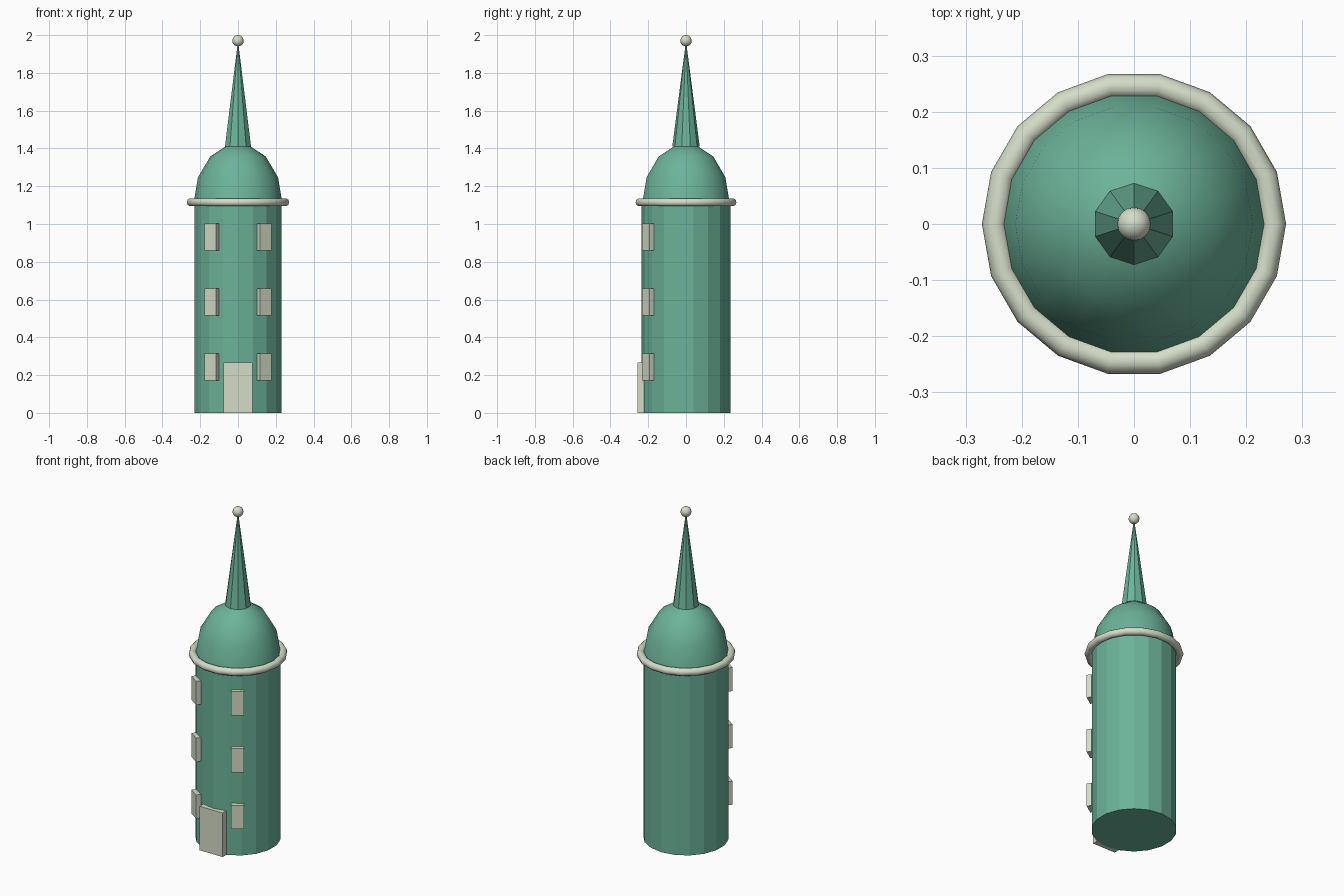
import bpy
import math

cube = bpy.data.objects.get("Cube")
if cube:
    bpy.data.objects.remove(cube, do_unlink=True)


def make_material(name, rgb):
    mat = bpy.data.materials.new(name)
    mat.use_nodes = True
    mat.diffuse_color = (*rgb, 1)
    mat.node_tree.nodes["Principled BSDF"].inputs["Base Color"].default_value = (*rgb, 1)
    return mat


GREEN = make_material("sea_green", (0.15, 0.45, 0.32))
CREAM = make_material("pale_cream", (0.66, 0.72, 0.58))


def finish(name, mat, smooth=False):
    ob = bpy.context.object
    ob.name = ob.data.name = name
    ob.data.materials.clear()
    ob.data.materials.append(mat)
    if smooth:
        bpy.ops.object.shade_smooth()
    else:
        bpy.ops.object.shade_flat()
    return ob


def box(name, size, location, turn=0):
    bpy.ops.mesh.primitive_cube_add(size=1, location=location, rotation=(0, 0, turn))
    ob = finish(name, CREAM)
    ob.scale = size
    return ob


def lathe(name, profile, sides, mat):
    """Spin a profile of (radius, height) pairs, closed by a point at the top."""
    top = profile[-1]
    rings = profile[:-1]
    verts = [(r * math.cos(math.tau * i / sides), r * math.sin(math.tau * i / sides), z)
             for r, z in rings for i in range(sides)]
    verts.append((0, 0, top[1]))
    faces = []
    for k in range(len(rings) - 1):
        for i in range(sides):
            a, b = k * sides + i, k * sides + (i + 1) % sides
            faces.append((a, b, b + sides, a + sides))
    last = (len(rings) - 1) * sides
    for i in range(sides):
        faces.append((last + i, last + (i + 1) % sides, len(verts) - 1))
    mesh = bpy.data.meshes.new(name)
    mesh.from_pydata(verts, [], faces)
    ob = bpy.data.objects.new(name, mesh)
    bpy.context.collection.objects.link(ob)
    bpy.ops.object.select_all(action="DESELECT")
    ob.select_set(True)
    bpy.context.view_layer.objects.active = ob
    return finish(name, mat, smooth=True)


RADIUS, EAVES = 0.235, 1.11

# Tower body
bpy.ops.mesh.primitive_cylinder_add(vertices=18, radius=RADIUS, depth=EAVES,
                                    location=(0, 0, EAVES / 2))
finish("tower_body", GREEN)

# Dome: a tall half ellipsoid
step = math.radians(25.7)
dome = [(RADIUS * math.cos(k * step), EAVES + 0.317 * math.sin(k * step)) for k in range(4)]
lathe("dome", dome + [(0, EAVES + 0.317)], 18, GREEN)

# Rounded cornice ring
bpy.ops.mesh.primitive_torus_add(major_segments=18, minor_segments=10, major_radius=0.249,
                                 minor_radius=0.022, location=(0, 0, 1.115))
finish("cornice_ring", CREAM, smooth=True)

# Spire and its ball
bpy.ops.mesh.primitive_cone_add(vertices=10, radius1=0.0725, radius2=0, depth=0.56,
                                location=(0, 0, 1.69))
finish("spire", GREEN)
bpy.ops.mesh.primitive_uv_sphere_add(segments=16, ring_count=10, radius=0.03,
                                     location=(0, 0, 1.97))
finish("spire_ball", CREAM, smooth=True)

# Door
box("door", (0.154, 0.04, 0.266), (0, -0.237, 0.133))

# Three storeys of windows on both sides of the door
angle = math.radians(34.5)
for side, label in ((1, "left"), (-1, "right")):
    for floor, z in enumerate((0.243, 0.586, 0.93), 1):
        place = (side * 0.245 * math.sin(angle), -0.245 * math.cos(angle), z)
        box(f"window_{label}_{floor}", (0.072, 0.028, 0.143), place, side * angle)
